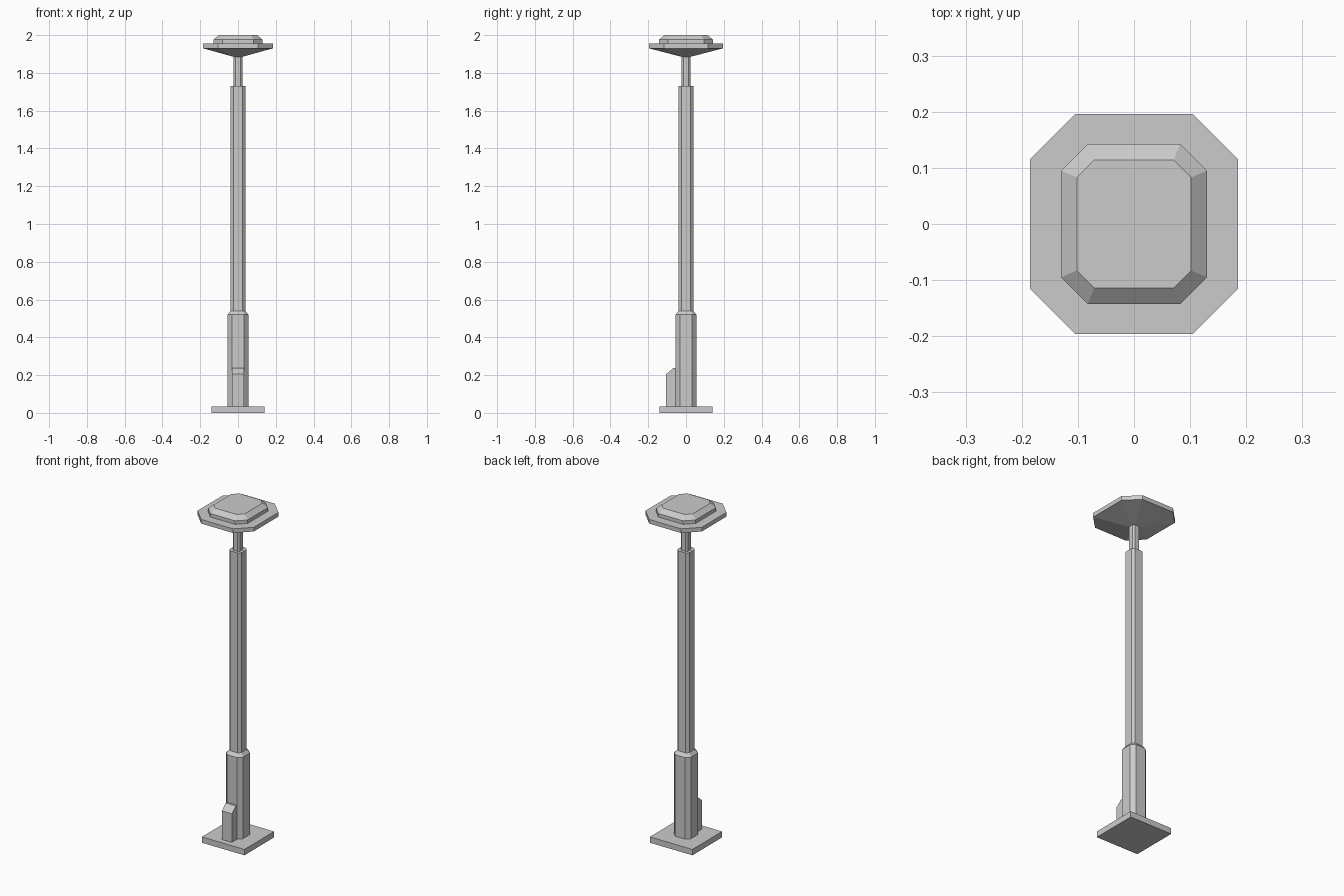
import bpy, bmesh

if "Cube" in bpy.data.objects:
    bpy.data.objects.remove(bpy.data.objects["Cube"])


def section(hx, hy, c):
    # rectangle with cut corners (c = 0 gives four corners)
    if c == 0:
        return [(hx, -hy), (hx, hy), (-hx, hy), (-hx, -hy)]
    return [(hx - c, -hy), (hx, -hy + c), (hx, hy - c), (hx - c, hy),
            (-hx + c, hy), (-hx, hy - c), (-hx, -hy + c), (-hx + c, -hy)]


def finish(name, bm):
    bmesh.ops.recalc_face_normals(bm, faces=bm.faces)
    mesh = bpy.data.meshes.new(name)
    bm.to_mesh(mesh)
    bm.free()
    bpy.context.collection.objects.link(bpy.data.objects.new(name, mesh))


def loft(name, levels):
    # levels: (z, half x, half y, corner cut)
    bm = bmesh.new()
    rings = [[bm.verts.new((x, y, z)) for x, y in section(hx, hy, c)]
             for z, hx, hy, c in levels]
    n = len(rings[0])
    for a, b in zip(rings, rings[1:]):
        for i in range(n):
            j = (i + 1) % n
            bm.faces.new((a[i], a[j], b[j], b[i]))
    bm.faces.new(rings[0][::-1])
    bm.faces.new(rings[-1])
    finish(name, bm)


# Square foot plate
loft("base_plate", [(0, .14, .14, 0), (.035, .14, .14, 0)])

# Octagonal sleeve, post and thin neck
loft("lower_sleeve", [(.035, .055, .055, .022), (.52, .055, .055, .022),
                      (.54, .039, .039, .014)])
loft("post", [(.53, .039, .039, .014), (1.73, .039, .039, .014)])
loft("neck", [(1.73, .023, .023, .009), (1.90, .023, .023, .009)])

# Lamp head: shallow funnel and brim, then a bevelled cap
loft("lamp_brim", [(1.885, .023, .023, .009), (1.93, .185, .196, .08),
                   (1.955, .185, .196, .08)])
loft("lamp_cap", [(1.955, .13, .143, .048), (1.976, .13, .143, .048),
                  (2.0, .102, .114, .031)])

# Access box on the front of the sleeve, profile in y-z
profile = [(-.045, .035), (-.105, .035), (-.105, .205), (-.067, .237), (-.045, .237)]
bm = bmesh.new()
face = bm.faces.new([bm.verts.new((-.033, y, z)) for y, z in profile])
ext = bmesh.ops.extrude_face_region(bm, geom=[face], use_keep_orig=True)
bmesh.ops.translate(bm, vec=(.066, 0, 0),
                    verts=[g for g in ext["geom"] if isinstance(g, bmesh.types.BMVert)])
finish("access_box", bm)
